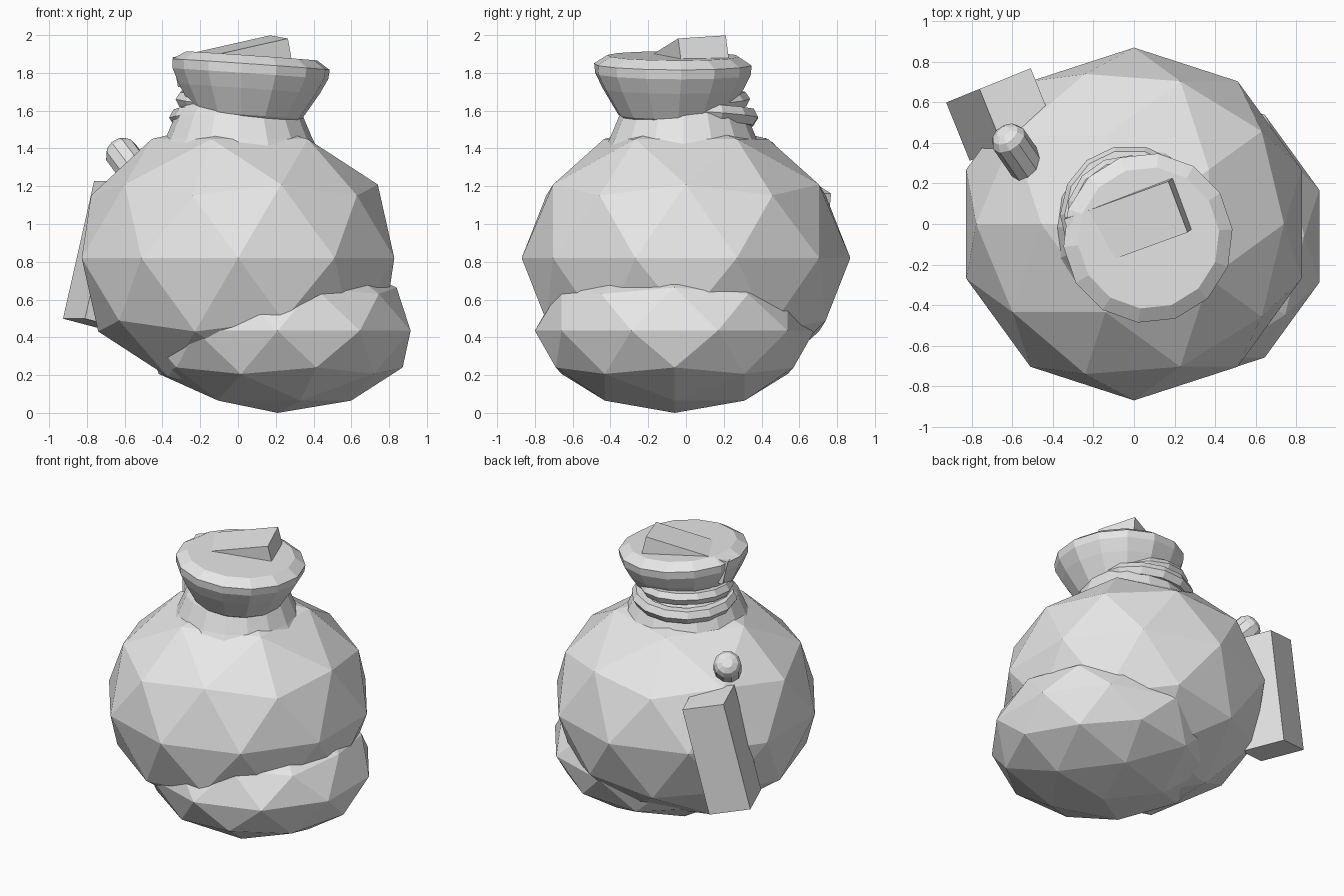
import bpy, bmesh
from math import radians, sin, cos, tau
from mathutils import Matrix, Vector, Euler

default = bpy.data.objects.get("Cube")
if default:
    bpy.data.objects.remove(default, do_unlink=True)

GREY = (0.8, 0.8, 0.8, 1)
cloth = bpy.data.materials.new("plain_grey")
cloth.use_nodes = True
cloth.diffuse_color = GREY
cloth.node_tree.nodes["Principled BSDF"].inputs["Base Color"].default_value = GREY


def finish(name, bm, matrix):
    """Turn a bmesh into a flat shaded object."""
    bm.transform(matrix)
    bmesh.ops.recalc_face_normals(bm, faces=bm.faces)
    mesh = bpy.data.meshes.new(name)
    bm.to_mesh(mesh)
    bm.free()
    mesh.materials.append(cloth)
    obj = bpy.data.objects.new(name, mesh)
    bpy.context.collection.objects.link(obj)
    return obj


def place(loc, rot=(0, 0, 0)):
    angles = [radians(a) for a in rot]
    return Matrix.Translation(loc) @ Euler(angles).to_matrix().to_4x4()


def blob(name, loc, radius, height):
    bm = bmesh.new()
    bmesh.ops.create_icosphere(bm, subdivisions=2, radius=1)
    scale = Matrix.Diagonal((radius, radius, height, 1))
    return finish(name, bm, place(loc, (0, 0, 180)) @ scale)


def box(name, size, loc, rot):
    bm = bmesh.new()
    bmesh.ops.create_cube(bm, size=1)
    return finish(name, bm, place(loc, rot) @ Matrix.Diagonal((*size, 1)))


def lathe(name, profile, sides, matrix):
    """Spin (radius, height) rings around z and cap both ends."""
    bm = bmesh.new()
    rings = [[bm.verts.new((r * cos(tau * i / sides), r * sin(tau * i / sides), z))
              for i in range(sides)] for r, z in profile]
    for low, high in zip(rings, rings[1:]):
        for i in range(sides):
            j = (i + 1) % sides
            bm.faces.new((low[i], low[j], high[j], high[i]))
    bm.faces.new(rings[0])
    bm.faces.new(rings[-1])
    return finish(name, bm, matrix)


def ring(name, major, minor, matrix, sides=14, around=6):
    bm = bmesh.new()
    loops = []
    for i in range(sides):
        a = tau * i / sides
        loops.append([])
        for k in range(around):
            b = tau * k / around
            r = major + minor * cos(b)
            loops[-1].append(bm.verts.new((r * cos(a), r * sin(a), minor * sin(b))))
    for i in range(sides):
        here, there = loops[i], loops[(i + 1) % sides]
        for k in range(around):
            n = (k + 1) % around
            bm.faces.new((here[k], there[k], there[n], here[n]))
    return finish(name, bm, matrix)


# Sack: main body and the sagging bulge beneath it
blob("sack_body", (0, 0, 0.82), 0.87, 0.74)
blob("sack_bulge", (0.21, -0.06, 0.435), 0.74, 0.435)

# Gathered neck and flared mouth
lathe("sack_neck", [(0.45, 1.34), (0.39, 1.45), (0.335, 1.58), (0.27, 1.67)], 16,
      place((0.005, -0.015, 0)))
lathe("sack_mouth", [(0.26, -0.16), (0.29, -0.14), (0.375, 0), (0.415, 0.08),
                     (0.42, 0.13), (0.35, 0.175)], 14,
      place((0.06, -0.07, 1.715), (0, 4, 6)))

# Cord wound round the neck
ring("cord_lower", 0.295, 0.05, place((-0.02, 0.045, 1.58), (-3, -3, 0)))
ring("cord_upper", 0.26, 0.045, place((-0.03, 0.035, 1.645), (4, 3, 10)))

# Bar poking out of the mouth, and one leaning behind the sack
box("mouth_bar", (0.56, 0.27, 0.16), (-0.027, 0.001, 1.854), (3.5, -12, 20))
box("side_bar", (0.28, 0.31, 0.75), (-0.66, 0.54, 0.83), (0, 13.7, 22))

# Round-ended peg
tilt = Vector((-0.45, 0.65, 0.6)).to_track_quat("Z", "Y").to_matrix().to_4x4()
lathe("peg", [(0.09, -0.4), (0.09, 0), (0.07, 0.035), (0.035, 0.055)], 10,
      Matrix.Translation((-0.62, 0.42, 1.38)) @ tilt)
